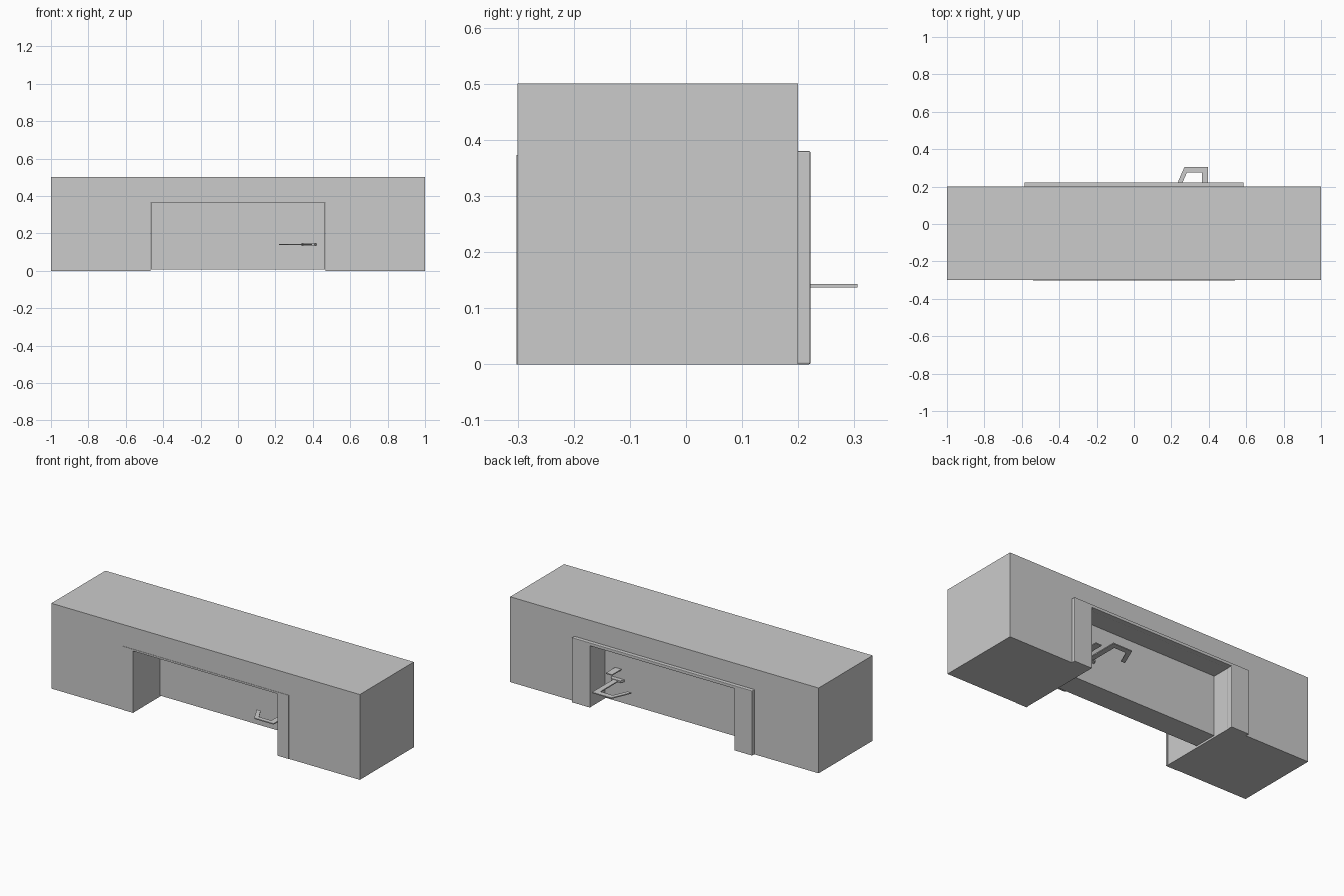
import bpy, bmesh
from mathutils import Vector

if "Cube" in bpy.data.objects:
    bpy.data.objects.remove(bpy.data.objects["Cube"])


def prism(name, outline, start, depth, bevel=0.0):
    """Extrude an outline of 3D points along a depth vector."""
    bm = bmesh.new()
    face = bm.faces.new([bm.verts.new(Vector(p) + Vector(start)) for p in outline])
    ext = bmesh.ops.extrude_face_region(bm, geom=[face])
    moved = [g for g in ext["geom"] if isinstance(g, bmesh.types.BMVert)]
    bmesh.ops.translate(bm, verts=moved, vec=depth)
    bmesh.ops.recalc_face_normals(bm, faces=bm.faces)
    me = bpy.data.meshes.new(name)
    bm.to_mesh(me)
    bm.free()
    ob = bpy.data.objects.new(name, me)
    bpy.context.collection.objects.link(ob)
    if bevel:
        mod = ob.modifiers.new("soft_edges", "BEVEL")
        mod.width, mod.segments = bevel, 2
    return ob


def arch(name, outer, top, inner, inner_top, y0, y1, bevel=0.0):
    """Upside-down U standing on the floor, running from y0 to y1."""
    half = [(outer, 0), (outer, top)]
    hole = [(inner, inner_top), (inner, 0)]
    pts = [(-x, 0, z) for x, z in half] + [(x, 0, z) for x, z in reversed(half)]
    pts += [(x, 0, z) for x, z in reversed(hole)] + [(-x, 0, z) for x, z in hole]
    return prism(name, pts, (0, y0, 0), (0, y1 - y0, 0), bevel)


# Thick wall with doorway, and casings on both sides
arch("wall", 1.0, 0.5, 0.47, 0.363, -0.3, 0.2)
arch("back_casing", 0.585, 0.38, 0.468, 0.362, 0.19, 0.222, 0.003)
arch("front_casing", 0.54, 0.373, 0.469, 0.3625, -0.302, -0.29)

# Door slab
DOOR_FRONT, DOOR_BACK = -0.055, 0.085
prism("door", [(-0.466, 0, 0.008), (0.466, 0, 0.008), (0.466, 0, 0.361), (-0.466, 0, 0.361)],
      (0, DOOR_FRONT, 0), (0, DOOR_BACK - DOOR_FRONT, 0))

# Flat bent levers: stem, bar and returning tip
LEVER = [(0.395, 0.0), (0.395, 0.225), (0.27, 0.225), (0.22, 0.107),
         (0.245, 0.107), (0.283, 0.193), (0.363, 0.193), (0.363, 0.0)]
# Thin plates at the stem root and the thumb turn above
PLATE = [(0.34, 0.0), (0.42, 0.0), (0.41, 0.025), (0.35, 0.025)]
TURN = [(0.36, 0.0), (0.40, 0.0), (0.40, 0.085), (0.36, 0.085)]


def fitting(name, shape, face_y, side, z, thick):
    pts = [(x, face_y + side * d, 0) for x, d in shape]
    prism(name, pts, (0, 0, z - thick / 2), (0, 0, thick))


for label, face_y, side in (("back", DOOR_BACK, 1), ("front", DOOR_FRONT, -1)):
    scale = 0.98 if side > 0 else 0.8
    lever = [(x, d * scale) for x, d in LEVER]
    fitting(label + "_lever", lever, face_y, side, 0.14, 0.006)
    fitting(label + "_lever_plate", PLATE, face_y, side, 0.14, 0.012)
fitting("thumb_turn", TURN, DOOR_BACK, 1, 0.2, 0.006)
